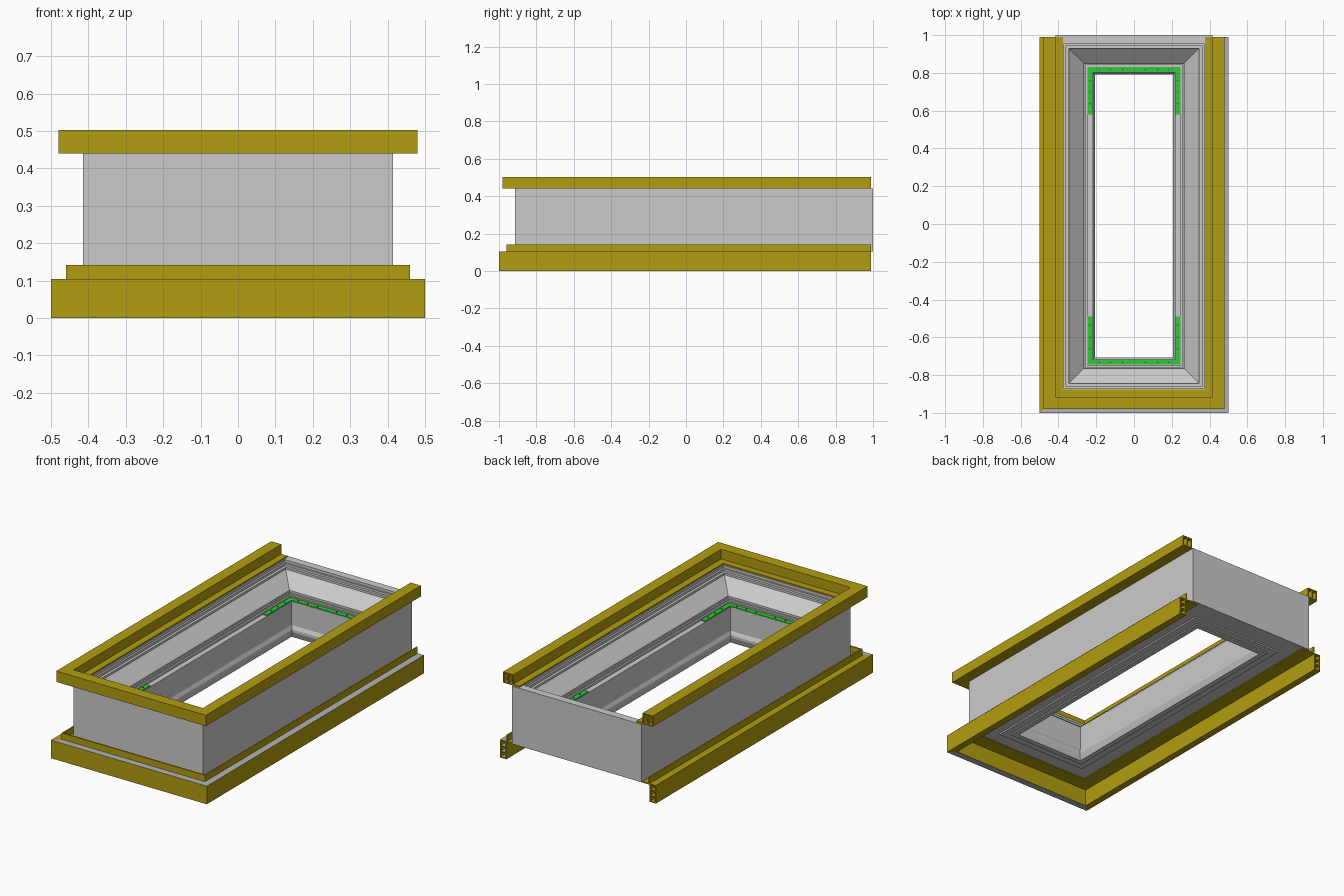
import bpy, bmesh

if "Cube" in bpy.data.objects:
    bpy.data.objects.remove(bpy.data.objects["Cube"])

HX, Y0, Y1 = 0.415, -0.915, 1.0      # outer footprint of the curb body
RAIL_END = 0.99


def material(name, rgb):
    m = bpy.data.materials.new(name)
    m.diffuse_color = (*rgb, 1)
    m.use_nodes = True
    m.node_tree.nodes["Principled BSDF"].inputs["Base Color"].default_value = m.diffuse_color
    return m


YELLOW = material("yellow_profile", (0.45, 0.34, 0.005))
GREEN = material("green_strip", (0.03, 0.6, 0.04))
GREY = material("plain_grey", (0.45, 0.45, 0.45))
DARK = material("dark_screw", (0.03, 0.1, 0.03))

# paths: each station maps an outward offset d from the body to x, y
RING = [lambda d: (HX + d, Y1 + d), lambda d: (HX + d, Y0 - d),
        lambda d: (-HX - d, Y0 - d), lambda d: (-HX - d, Y1 + d)]
U_PATH = [lambda d: (HX + d, RAIL_END), lambda d: (HX + d, Y0 - d),
          lambda d: (-HX - d, Y0 - d), lambda d: (-HX - d, RAIL_END)]


def rect(d0, d1, z0, z1):
    return [(d0, z0), (d1, z0), (d1, z1), (d0, z1)]


def sweep(name, loops, path, closed=False, mats=()):
    """Sweep an outer loop (plus hollow chambers) along a mitred path."""
    bm = bmesh.new()
    n = len(path)
    ends = ([], [])
    for loop in loops:
        rings = [[bm.verts.new((*st(d), z)) for d, z in loop] for st in path]
        m = len(loop)
        for i in range(n if closed else n - 1):
            a, b = rings[i], rings[(i + 1) % n]
            for j in range(m):
                k = (j + 1) % m
                bm.faces.new((a[j], a[k], b[k], b[j]))
        for ring, store in ((rings[0], ends[0]), (rings[-1], ends[1])):
            store += [bm.edges.get((ring[j], ring[(j + 1) % m])) for j in range(m)]
    if not closed:
        for edges in ends:
            bmesh.ops.triangle_fill(bm, use_beauty=True, use_dissolve=False, edges=edges)
    bmesh.ops.recalc_face_normals(bm, faces=bm.faces)
    me = bpy.data.meshes.new(name)
    bm.to_mesh(me)
    bm.free()
    ob = bpy.data.objects.new(name, me)
    bpy.context.collection.objects.link(ob)
    for mt in mats:
        me.materials.append(mt)
    return ob


def box(name, x0, x1, y0, y1, z0, z1, mat):
    bpy.ops.mesh.primitive_cube_add(size=1, location=((x0 + x1) / 2, (y0 + y1) / 2, (z0 + z1) / 2))
    ob = bpy.context.object
    ob.name = name
    ob.scale = (x1 - x0, y1 - y0, z1 - z0)
    ob.data.materials.append(mat)
    return ob


# grey curb body: outer wall, stepped and sloping inner wall, beaded throat
body = [(0, .105), (0, .44), (.045, .44), (.045, .425), (.055, .425), (.055, .412),
        (.07, .412), (.07, .40), (.15, .33), (.15, .318), (.158, .318), (.158, .308),
        (.168, .308), (.168, .297), (.198, .297), (.198, .16), (.208, .14), (.208, .125),
        (.195, .09), (.165, .09), (.165, .097), (.12, .097), (.12, .105)]
sweep("curb_body", [[(-i, z) for i, z in body]], RING, closed=True)

# top rim: hollow square rail with two chambers and a ledge over the body top
sweep("top_rim", [rect(0, .065, .44, .503),
                  rect(.006, .030, .446, .497), rect(.035, .059, .446, .497)],
      U_PATH, mats=[YELLOW])
sweep("top_ledge", [rect(-.04, 0, .44, .447)], U_PATH, mats=[YELLOW])

# bottom skirt: tall hollow rail with three chambers, some faces plain grey
skirt = sweep("bottom_skirt", [rect(.045, .085, 0, .105)] +
              [rect(.051, .079, z, z + .027) for z in (.006, .039, .072)],
              U_PATH, mats=[YELLOW, GREY])
for p in skirt.data.polygons:
    c, nz = p.center, p.normal.z
    front = abs(c.x) < .1 and c.y < -.9
    if abs(nz) > .9 and (front or (c.x > .4 and nz > 0)):
        p.material_index = 1

# flashing: plate under the body with an upright lip
sweep("flashing_lip", [[(-.04, .099), (.045, .099), (.045, .142), (.037, .142),
                        (.037, .107), (0, .107), (0, .104), (-.04, .104)]],
      U_PATH, mats=[YELLOW])

# green corner strips on the inner ledge, with small screws
ZA, ZB = .296, .302
XI, XO = .219, .246


def screw(x, y):
    bpy.ops.mesh.primitive_cylinder_add(vertices=8, radius=.004, depth=.004,
                                        location=(x, y, ZB + .001))
    bpy.context.object.name = "strip_screw"
    bpy.context.object.data.materials.append(DARK)


for name, ya, yb in (("front", -.745, -.718), ("back", .804, .831)):
    box(name + "_green_strip", -XO, XO, ya, yb, ZA, ZB, GREEN)
    for x in (.06, .125, .185):
        for s in (-1, 1):
            screw(s * x, (ya + yb) / 2)
for s, side in ((-1, "left"), (1, "right")):
    xa, xb = sorted((s * XI, s * XO))
    for end, ya, yb in (("front", -.718, -.49), ("back", .58, .804)):
        box(f"{side}_{end}_green_strip", xa, xb, ya, yb, ZA, ZB, GREEN)
        for t in (.25, .52, .8):
            screw((xa + xb) / 2, ya + (yb - ya) * t)
